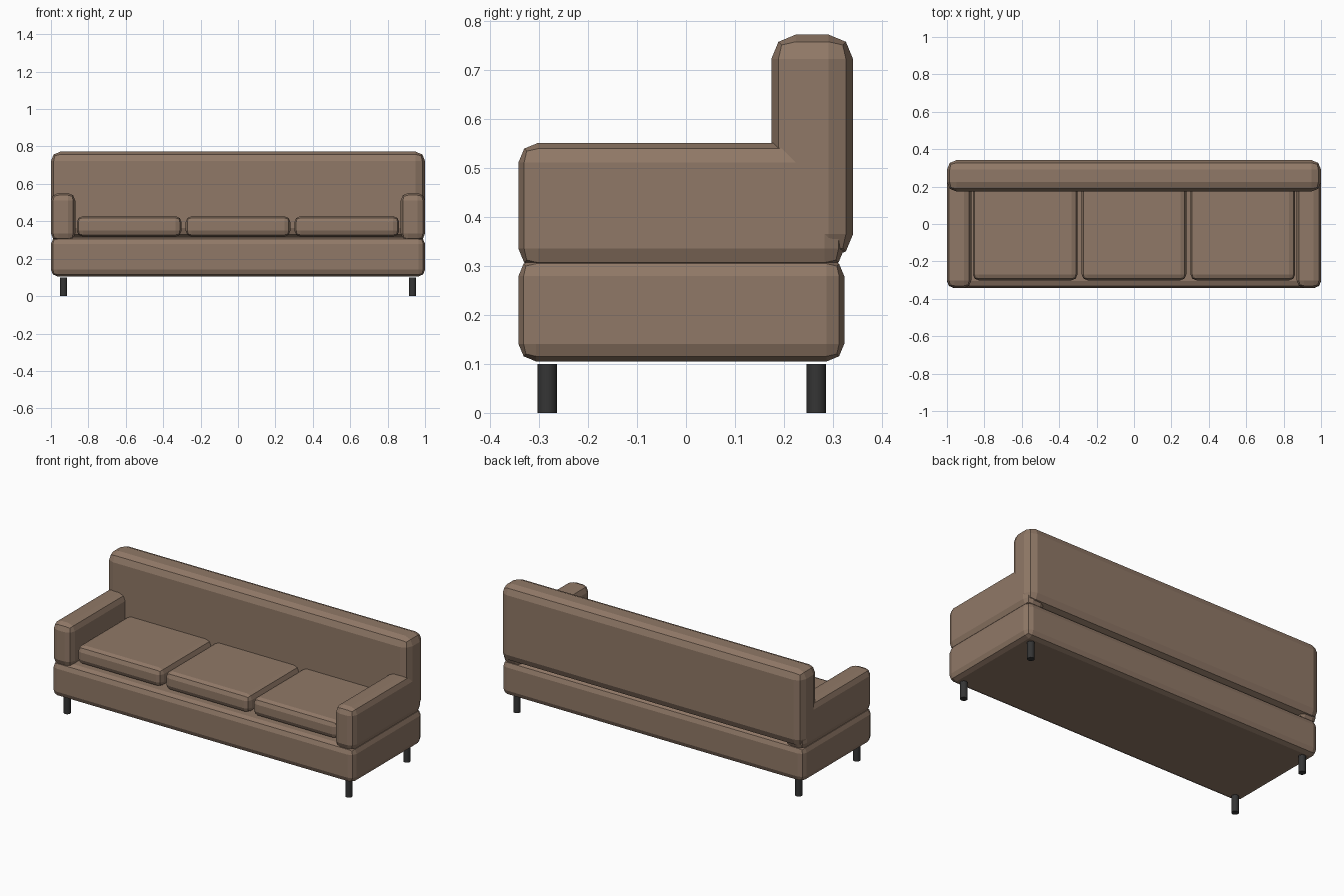
import bpy, bmesh

if "Cube" in bpy.data.objects:
    bpy.data.objects.remove(bpy.data.objects["Cube"])


def material(name, color):
    m = bpy.data.materials.new(name)
    m.diffuse_color = (*color, 1)
    m.use_nodes = True
    m.node_tree.nodes["Principled BSDF"].inputs["Base Color"].default_value = m.diffuse_color
    return m


FABRIC = material("brown_fabric", (0.28, 0.19, 0.135))
DARK = material("dark_metal", (0.035, 0.035, 0.035))


def padded_box(name, x, y, z, bevel):
    """Box spanning the given ranges, with softened two-step edges."""
    bm = bmesh.new()
    bmesh.ops.create_cube(bm, size=1)
    for v in bm.verts:
        for i, (lo, hi) in enumerate((x, y, z)):
            v.co[i] = lo if v.co[i] < 0 else hi
    bmesh.ops.bevel(bm, geom=bm.edges[:], offset=bevel, offset_type='OFFSET',
                    segments=2, profile=0.5, affect='EDGES')
    mesh = bpy.data.meshes.new(name)
    bm.to_mesh(mesh)
    bm.free()
    mesh.materials.append(FABRIC)
    ob = bpy.data.objects.new(name, mesh)
    bpy.context.collection.objects.link(ob)
    return ob


# Base and backrest
padded_box("base", (-1, 1), (-0.342, 0.323), (0.105, 0.315), 0.036)
padded_box("backrest", (-1, 1), (0.174, 0.341), (0.315, 0.772), 0.05)

# Arms
for side, x in (("left", (-1, -0.87)), ("right", (0.87, 1))):
    padded_box(side + "_arm", x, (-0.342, 0.323), (0.295, 0.551), 0.04)

# Seat cushions
for i in (-1, 0, 1):
    c = i * 0.582
    padded_box(f"seat_cushion_{i + 2}", (c - 0.28, c + 0.28),
               (-0.301, 0.22), (0.318, 0.427), 0.032)

# Legs
for sx, side in ((-1, "left"), (1, "right")):
    for y, end in ((-0.283, "front"), (0.266, "back")):
        bpy.ops.mesh.primitive_cylinder_add(vertices=16, radius=0.02, depth=0.1,
                                            location=(sx * 0.933, y, 0.05))
        leg = bpy.context.object
        leg.name = f"{end}_{side}_leg"
        leg.data.materials.append(DARK)
        bpy.ops.object.shade_smooth_by_angle()
